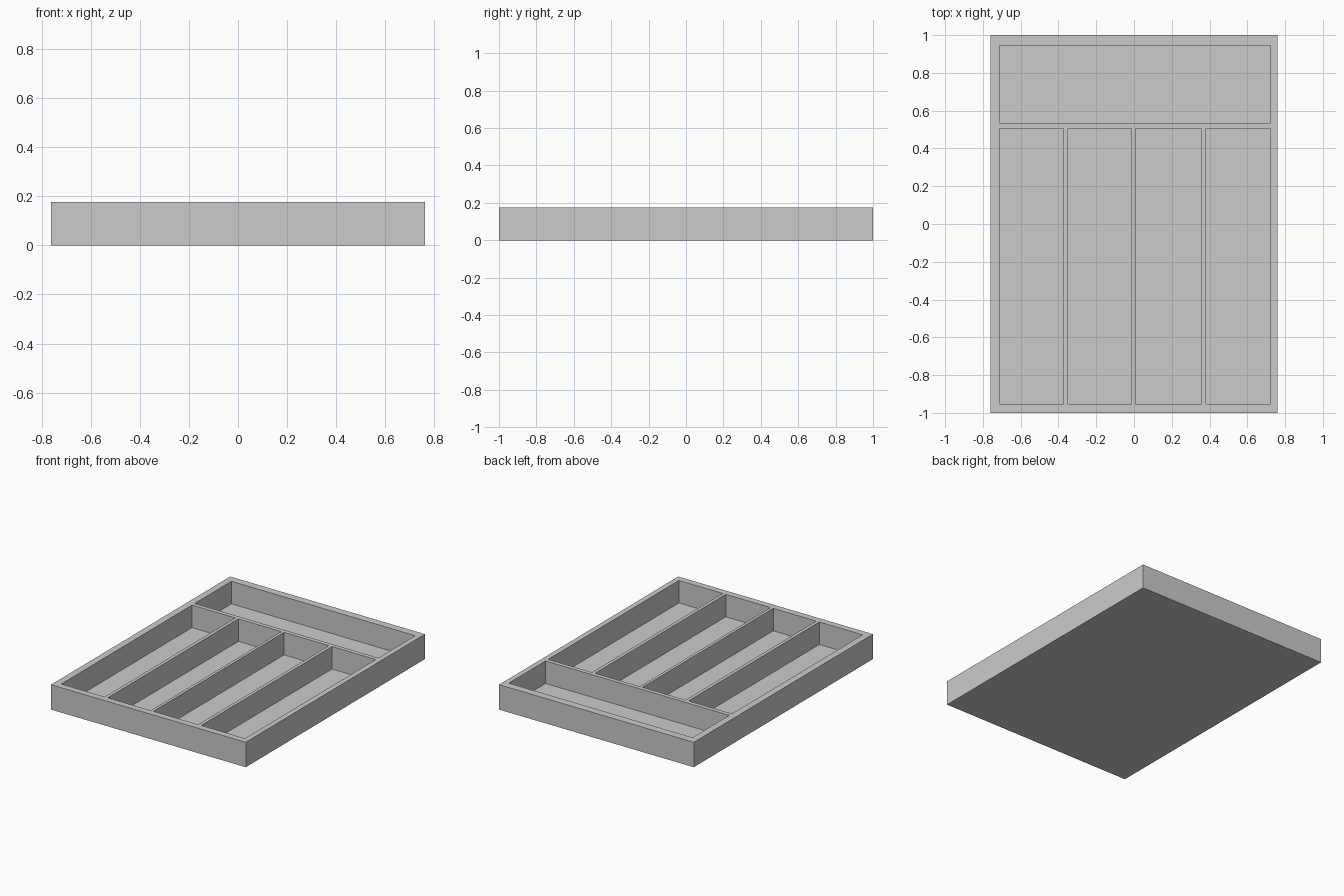
import bpy
import bmesh
from mathutils import Matrix, Vector

if "Cube" in bpy.data.objects:
    bpy.data.objects.remove(bpy.data.objects["Cube"])

HALF_W, HALF_L, HEIGHT, FLOOR = 0.761, 1.0, 0.176, 0.017


def boxes(name, bounds):
    """One mesh object made of separate boxes, each (x0, x1, y0, y1, z0, z1)."""
    bm = bmesh.new()
    for x0, x1, y0, y1, z0, z1 in bounds:
        mid = Vector((x0 + x1, y0 + y1, z0 + z1)) / 2
        size = Matrix.Diagonal((x1 - x0, y1 - y0, z1 - z0, 1))
        bmesh.ops.create_cube(bm, size=1, matrix=Matrix.Translation(mid) @ size)
    mesh = bpy.data.meshes.new(name)
    bm.to_mesh(mesh)
    bm.free()
    obj = bpy.data.objects.new(name, mesh)
    bpy.context.collection.objects.link(obj)
    return obj


# Solid tray block
tray = boxes("cutlery_tray", [(-HALF_W, HALF_W, -HALF_L, HALF_L, 0, HEIGHT)])

# Wide compartment across the back, four long ones in front of it
pockets = [(-0.713, 0.723, 0.535, 0.945)]
for x0, x1 in [(-0.713, -0.374), (-0.350, -0.014), (0.007, 0.357), (0.381, 0.723)]:
    pockets.append((x0, x1, -0.954, 0.505))
cutter = boxes("compartment_cutter", [p + (FLOOR, HEIGHT + 0.1) for p in pockets])

# Hollow out the compartments
cut = tray.modifiers.new("compartments", 'BOOLEAN')
cut.operation = 'DIFFERENCE'
cut.solver = 'EXACT'
cut.object = cutter
bpy.context.view_layer.objects.active = tray
bpy.ops.object.modifier_apply(modifier=cut.name)
bpy.data.objects.remove(cutter)
